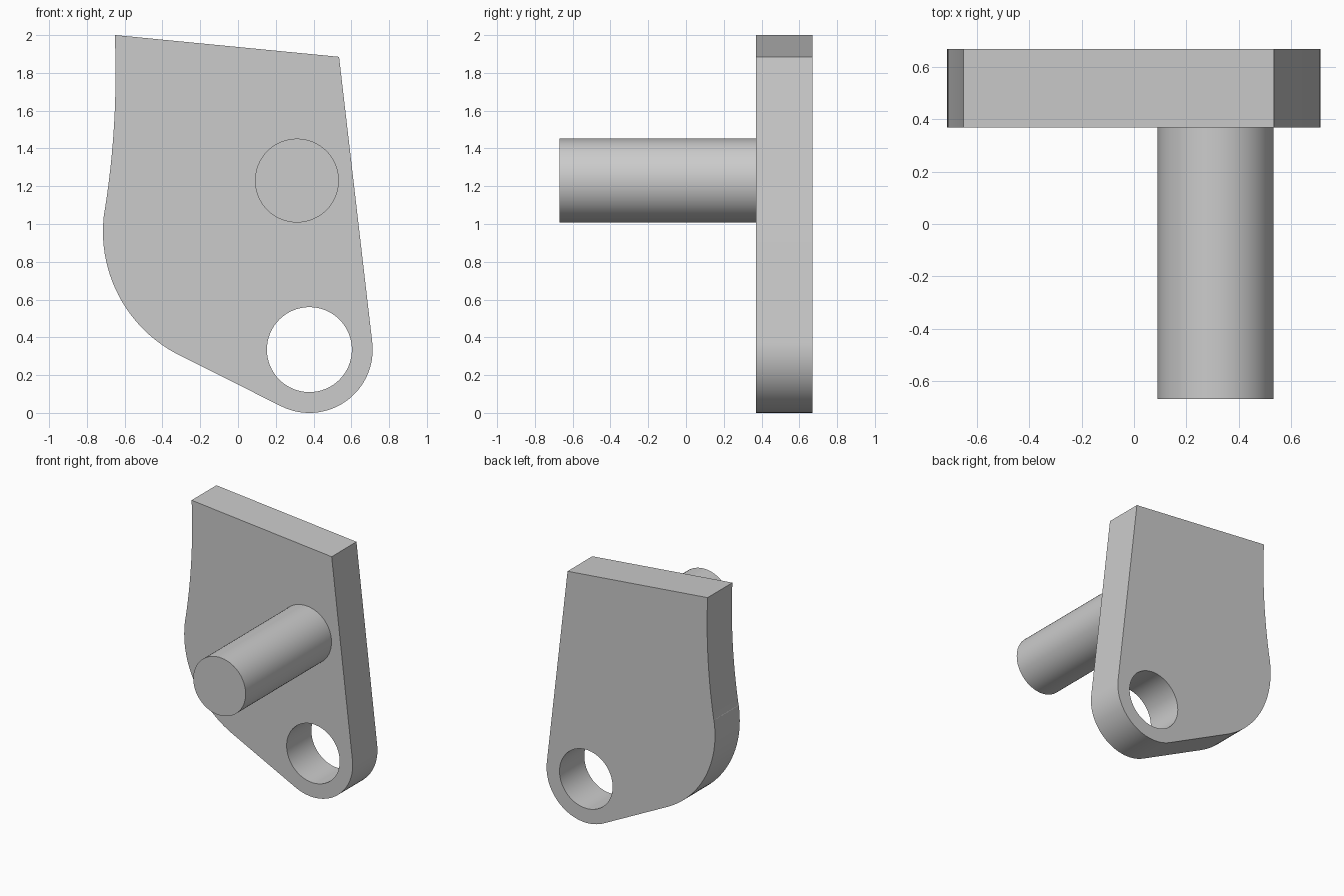
import bpy
import bmesh
from math import cos, sin, radians

if "Cube" in bpy.data.objects:
    bpy.data.objects.remove(bpy.data.objects["Cube"], do_unlink=True)

# Single grey material
grey = bpy.data.materials.new("plain_grey")
grey.use_nodes = True
colour = (0.6, 0.6, 0.6, 1)
grey.diffuse_color = colour
grey.node_tree.nodes["Principled BSDF"].inputs["Base Color"].default_value = colour

FRONT, PLATE_FRONT, BACK = -0.67, 0.37, 0.67


def arc(cx, cz, r, start, end, steps):
    """Points along an arc in the XZ plane, angles in degrees."""
    angles = [radians(start + (end - start) * i / steps) for i in range(steps + 1)]
    return [(cx + r * cos(a), cz + r * sin(a)) for a in angles]


def extruded_part(name, loops, y0, y1):
    """Fill the closed loops (later ones are holes) and extrude along Y."""
    bm = bmesh.new()
    edges = []
    for loop in loops:
        verts = [bm.verts.new((x, y0, z)) for x, z in loop]
        edges += [bm.edges.new((v, verts[i - 1])) for i, v in enumerate(verts)]
    bmesh.ops.triangle_fill(bm, edges=edges, use_beauty=True, normal=(0, -1, 0))
    result = bmesh.ops.extrude_face_region(bm, geom=bm.faces[:], use_keep_orig=True)
    moved = [g for g in result["geom"] if isinstance(g, bmesh.types.BMVert)]
    bmesh.ops.translate(bm, verts=moved, vec=(0, y1 - y0, 0))
    bmesh.ops.recalc_face_normals(bm, faces=bm.faces[:])
    mesh = bpy.data.meshes.new(name)
    bm.to_mesh(mesh)
    bm.free()
    mesh.materials.append(grey)
    obj = bpy.data.objects.new(name, mesh)
    bpy.context.collection.objects.link(obj)
    bpy.ops.object.select_all(action="DESELECT")
    obj.select_set(True)
    bpy.context.view_layer.objects.active = obj
    bpy.ops.object.shade_smooth_by_angle(angle=radians(30))
    return obj


# Plate outline: sloped top, rounded eye at the bottom, bulging left flank
outline = [(0.535, 1.885)]
outline += arc(0.378, 0.335, 0.335, 6.6, -116.6, 32)
outline += arc(0.017, 0.96, 0.732, 243.4, 171, 24)
outline += arc(-5.278, 1.8, 4.63, -9, 2.48, 16)
eye_hole = arc(0.378, 0.335, 0.225, 0, 360, 64)[:-1]
extruded_part("plate", [outline, eye_hole], PLATE_FRONT, BACK)

# Round pin standing out of the front of the plate
pin_circle = arc(0.312, 1.23, 0.222, 0, 360, 64)[:-1]
extruded_part("pin", [pin_circle], FRONT, PLATE_FRONT)
